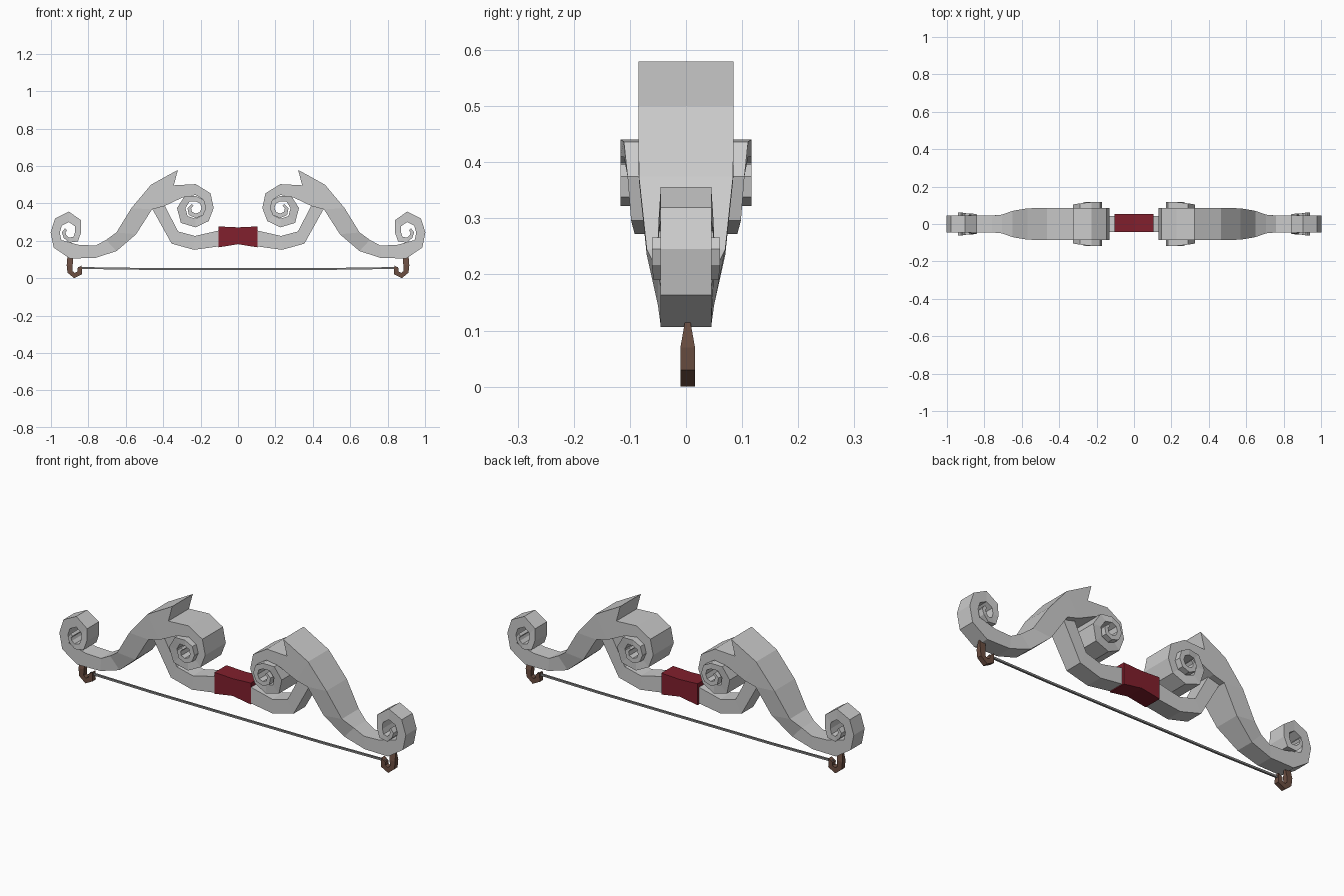
import bpy, bmesh, math

if "Cube" in bpy.data.objects:
    bpy.data.objects.remove(bpy.data.objects["Cube"])


def material(name, rgb):
    m = bpy.data.materials.new(name)
    m.diffuse_color = (*rgb, 1)
    m.use_nodes = True
    m.node_tree.nodes["Principled BSDF"].inputs["Base Color"].default_value = m.diffuse_color
    return m


silver = material("pale grey metal", (0.6, 0.6, 0.6))
red = material("dark red leather", (0.22, 0.014, 0.026))
brown = material("brown leather", (0.15, 0.078, 0.055))
cord = material("grey cord", (0.25, 0.25, 0.25))


def ribbon(name, sections, mat, y=0.0):
    """Sweep a rectangle and mirror it; section = outer x, z, inner x, z, half depth."""
    bm = bmesh.new()
    rings = []
    for xo, zo, xi, zi, w in sections:
        rings.append([bm.verts.new(p) for p in
                      ((xo, y - w, zo), (xo, y + w, zo), (xi, y + w, zi), (xi, y - w, zi))])
    for a, b in zip(rings, rings[1:]):
        for i in range(4):
            j = (i + 1) % 4
            bm.faces.new((a[i], a[j], b[j], b[i]))
    if sections[0][0] > 0:  # parts crossing the middle stay open there
        bm.faces.new(rings[0])
    bm.faces.new(rings[-1][::-1])
    bmesh.ops.recalc_face_normals(bm, faces=bm.faces)
    if sections[0][0] == 0 and sum(f.normal.z * (f.calc_center_median().z - sections[0][1]
                                   + 0.5 * (sections[0][1] - sections[0][3])) for f in bm.faces) < 0:
        bmesh.ops.reverse_faces(bm, faces=bm.faces)
    me = bpy.data.meshes.new(name)
    bm.to_mesh(me)
    bm.free()
    me.materials.append(mat)
    ob = bpy.data.objects.new(name, me)
    bpy.context.collection.objects.link(ob)
    ob.modifiers.new("other side", 'MIRROR')
    return ob


def scroll(cx, cz, start, step, radii, inner, w0, w1):
    """Spiral sections; the depth grows from w0 to w1 towards the centre."""
    out = []
    for i, r in enumerate(radii):
        a = math.radians(start + step * i)
        t = min(1, max(0, (i - 3) / 5))
        q = r * inner
        out.append((cx + r * math.cos(a), cz + r * math.sin(a),
                    cx + q * math.cos(a), cz + q * math.sin(a), w0 + (w1 - w0) * t))
    return out


# Main limb with a scroll at each end
inner_scroll = scroll(0.226, 0.375, 90, 45, [
    0.128, 0.112, 0.096, 0.098, 0.103, 0.112, 0.1, 0.087,
    0.066, 0.062, 0.056, 0.055, 0.053, 0.052, 0.044, 0.03], 0.55, 0.085, 0.117)
outer_scroll = scroll(0.904, 0.245, -45, 45, [
    0.115, 0.098, 0.105, 0.111, 0.092, 0.065, 0.068, 0.055, 0.04, 0.038, 0.03],
    0.5, 0.045, 0.061)
slope = [
    (0.34, 0.497, 0.30, 0.43, 0.085),
    (0.465, 0.50, 0.395, 0.385, 0.085),
    (0.57, 0.375, 0.46, 0.368, 0.084),
    (0.65, 0.245, 0.545, 0.235, 0.07),
    (0.705, 0.205, 0.65, 0.145, 0.05),
    (0.76, 0.175, 0.765, 0.108, 0.045),
    (0.85, 0.178, 0.90, 0.106, 0.045)]
# the scroll's outside becomes the inside of the outward curl
curl = [(xi, zi, xo, zo, w) for xo, zo, xi, zi, w in outer_scroll]
ribbon("limb", inner_scroll[::-1] + slope + curl, silver)

# Pointed horn on the shoulder
ribbon("horn", [
    (0.32, 0.58, 0.322, 0.577, 0.085),
    (0.391, 0.541, 0.345, 0.49, 0.085),
    (0.465, 0.50, 0.40, 0.42, 0.085)], silver)

# Lower arms joining the grip to the limbs
ribbon("grip_arm", [
    (0.09, 0.258, 0.09, 0.172, 0.042),
    (0.23, 0.226, 0.235, 0.152, 0.045),
    (0.32, 0.25, 0.355, 0.185, 0.048),
    (0.393, 0.39, 0.455, 0.365, 0.052),
    (0.42, 0.43, 0.48, 0.40, 0.052)], silver)

# Wrapped grip
ribbon("grip", [
    (0, 0.272, 0, 0.182, 0.049),
    (0.105, 0.277, 0.105, 0.165, 0.049)], red, y=0.005)

# Hooks holding the string: a short strap, then a curl
hook = [(x, z, x2, z, w) for x, z, x2, w in
        ((0.912, 0.115, 0.88, 0.005), (0.916, 0.07, 0.884, 0.013))]
for sec in scroll(0.872, 0.044, -20, -65, [0.042, 0.044, 0.044, 0.044], 0.35, 0.013, 0.013):
    hook.append(sec)
ribbon("string_hook", hook, brown, y=0.003)

# Bow string, dipping slightly to the middle
ribbon("string", [(x, z + 0.005, x, z - 0.005, 0.005) for x, z in
                  ((0, 0.05), (0.5, 0.05), (0.855, 0.055))], cord, y=0.003)
